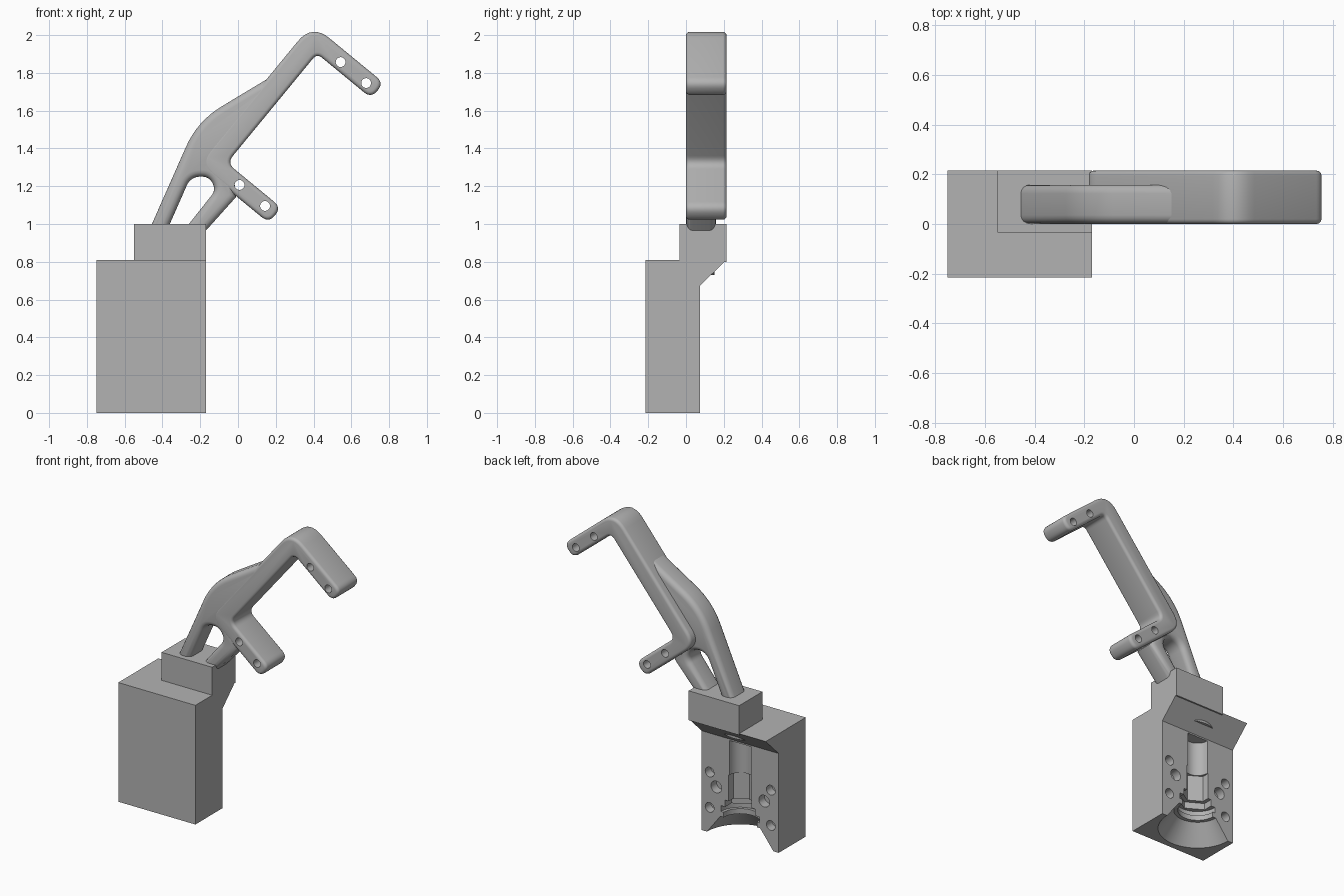
import bpy, bmesh, math
from mathutils import Vector, Matrix

cube = bpy.data.objects.get("Cube")
if cube:
    bpy.data.objects.remove(cube, do_unlink=True)

grey = bpy.data.materials.new("plain_grey")
grey.use_nodes = True
grey.diffuse_color = (0.45, 0.45, 0.45, 1)
grey.node_tree.nodes["Principled BSDF"].inputs["Base Color"].default_value = (0.45, 0.45, 0.45, 1)


def finish(name, bm):
    bmesh.ops.recalc_face_normals(bm, faces=bm.faces)
    mesh = bpy.data.meshes.new(name)
    bm.to_mesh(mesh)
    bm.free()
    mesh.materials.append(grey)
    obj = bpy.data.objects.new(name, mesh)
    bpy.context.collection.objects.link(obj)
    return obj


def rounded(corners, steps=8):
    """Outline from (a, b, tangent length) corners, each softened by a curve."""
    out = []
    for i, (a, b, r) in enumerate(corners):
        p = Vector((a, b))
        if r == 0:
            out.append(p)
            continue
        before = Vector(corners[i - 1][:2])
        after = Vector(corners[(i + 1) % len(corners)][:2])
        s = p + (before - p).normalized() * r
        e = p + (after - p).normalized() * r
        for k in range(steps + 1):
            t = k / steps
            out.append(s * (1 - t) ** 2 + p * 2 * t * (1 - t) + e * t ** 2)
    return out


def prism(name, points, depth_dir, bevel=0):
    """Extrude a closed 3D outline and round the rims of both caps."""
    bm = bmesh.new()
    face = bm.faces.new([bm.verts.new(p) for p in points])
    extruded = bmesh.ops.extrude_face_region(bm, geom=[face])
    bmesh.ops.translate(bm, vec=depth_dir,
                        verts=[v for v in extruded["geom"] if isinstance(v, bmesh.types.BMVert)])
    if bevel:
        axis = Vector(depth_dir).normalized()
        rims = [e for e in bm.edges if abs((e.verts[0].co - e.verts[1].co).dot(axis)) < 1e-5]
        bmesh.ops.bevel(bm, geom=rims, offset=bevel, segments=4, profile=0.5,
                        affect='EDGES', clamp_overlap=False)
    return finish(name, bm)


def cone(name, centre, r0, r1, length, sides, along_y=False):
    bm = bmesh.new()
    turn = Matrix.Rotation(math.pi / 2, 4, 'X') if along_y else Matrix()
    bmesh.ops.create_cone(bm, cap_ends=True, segments=sides, radius1=r0, radius2=r1,
                          depth=length, matrix=Matrix.Translation(centre) @ turn)
    return finish(name, bm)


def activate(obj):
    bpy.ops.object.select_all(action='DESELECT')
    obj.select_set(True)
    bpy.context.view_layer.objects.active = obj


def cut(obj, cutters):
    activate(obj)
    for c in cutters:
        c.hide_render = True
        mod = obj.modifiers.new("cut", 'BOOLEAN')
        mod.operation = 'DIFFERENCE'
        mod.solver = 'EXACT'
        mod.object = c
        bpy.ops.object.modifier_apply(modifier=mod.name)
        bpy.data.objects.remove(c, do_unlink=True)


def smooth(obj):
    activate(obj)
    bpy.ops.object.shade_smooth_by_angle(angle=math.radians(32))


# Housing with a sloped underside at the back
LEFT, RIGHT, BACK, MID = -0.75, -0.17, 0.075, -0.46
side = [(-0.215, 0), (BACK, 0), (BACK, 0.675), (0.215, 0.81), (-0.215, 0.81)]
housing = prism("housing", [(LEFT, y, z) for y, z in side], (RIGHT - LEFT, 0, 0))

# Half-round recess in the back: flared skirt, groove, ring, nut, hex shank, stem
recess = [(-0.02, 0.13, 0.265, 0.15, 64), (0.12, 0.17, 0.125, 0.125, 48),
          (0.165, 0.205, 0.145, 0.145, 48), (0.2, 0.25, 0.13, 0.13, 6),
          (0.245, 0.43, 0.1, 0.1, 6), (0.42, 0.665, 0.08, 0.08, 32)]
cutters = [cone("recess_cutter", (MID, BACK, (a + b) / 2), r0, r1, b - a, n)
           for a, b, r0, r1, n in recess]

# Mirrored locating holes beside the recess
for sign in (-1, 1):
    for dx, z, r in ((0.23, 0.41, 0.033), (0.18, 0.322, 0.04), (0.23, 0.17, 0.033)):
        cutters.append(cone("hole_cutter", (MID + sign * dx, BACK, z), r, r, 0.12, 24, True))
cut(housing, cutters)
smooth(housing)

# Small tab showing through the slope
tab = cone("slope_tab", (0, 0, 0), 1, 1, 1, 48)
tab.data.transform(Matrix.Translation((MID, BACK, 0.745)) @ Matrix.Diagonal((0.12, 0.075, 0.03, 1)))

# Collar block on top of the housing
collar = [(-0.035, 0.8), (0.215, 0.8), (0.215, 1), (-0.035, 1)]
prism("collar_block", [(-0.55, y, z) for y, z in collar], (RIGHT + 0.55, 0, 0))

# Tilted C-shaped bracket, drawn in its own along/across frame
ORIGIN = Vector((-0.058, 1.323))
ALONG, ACROSS = Vector((0.635, 0.772)), Vector((0.772, -0.635))


def tilted(u, v):
    return ORIGIN + ALONG * u + ACROSS * v


c_shape = [(-0.105, -0.12, 0.1), (0.855, -0.12, 0.12), (0.855, 0.372, 0.05), (0.75, 0.372, 0.05),
           (0.75, 0, 0.035), (0, 0, 0.05), (0, 0.372, 0.05), (-0.105, 0.372, 0.05)]
outline = [tilted(*p) for p in rounded(c_shape)]
bracket = prism("bracket", [(p.x, 0, p.y) for p in outline], (0, 0.215, 0), 0.02)

# Bolt holes through both bracket arms
bolts = []
for u in (-0.048, 0.795):
    for v in (0.125, 0.3):
        p = tilted(u, v)
        bolts.append(cone("bolt_cutter", (p.x, 0.1, p.y), 0.026, 0.026, 0.5, 24, True))
cut(bracket, bolts)
smooth(bracket)

# Two-legged web joining the collar to the bracket
web_shape = [(-0.5, 0.9, 0), (-0.215, 1.545, 0.15), (0.175, 1.78, 0.03), (0.26, 1.83, 0),
             (-0.1, 1.34, 0), (-0.02, 1.23, 0), (-0.01, 1.143, 0), (-0.24, 0.887, 0),
             (-0.347, 0.89, 0), (-0.115, 1.183, 0.042), (-0.155, 1.25, 0.035),
             (-0.25, 1.252, 0.055), (-0.405, 0.9, 0)]
web = prism("leg_web", [(p.x, 0.001, p.y) for p in rounded(web_shape)], (0, 0.157, 0), 0.035)
smooth(web)
